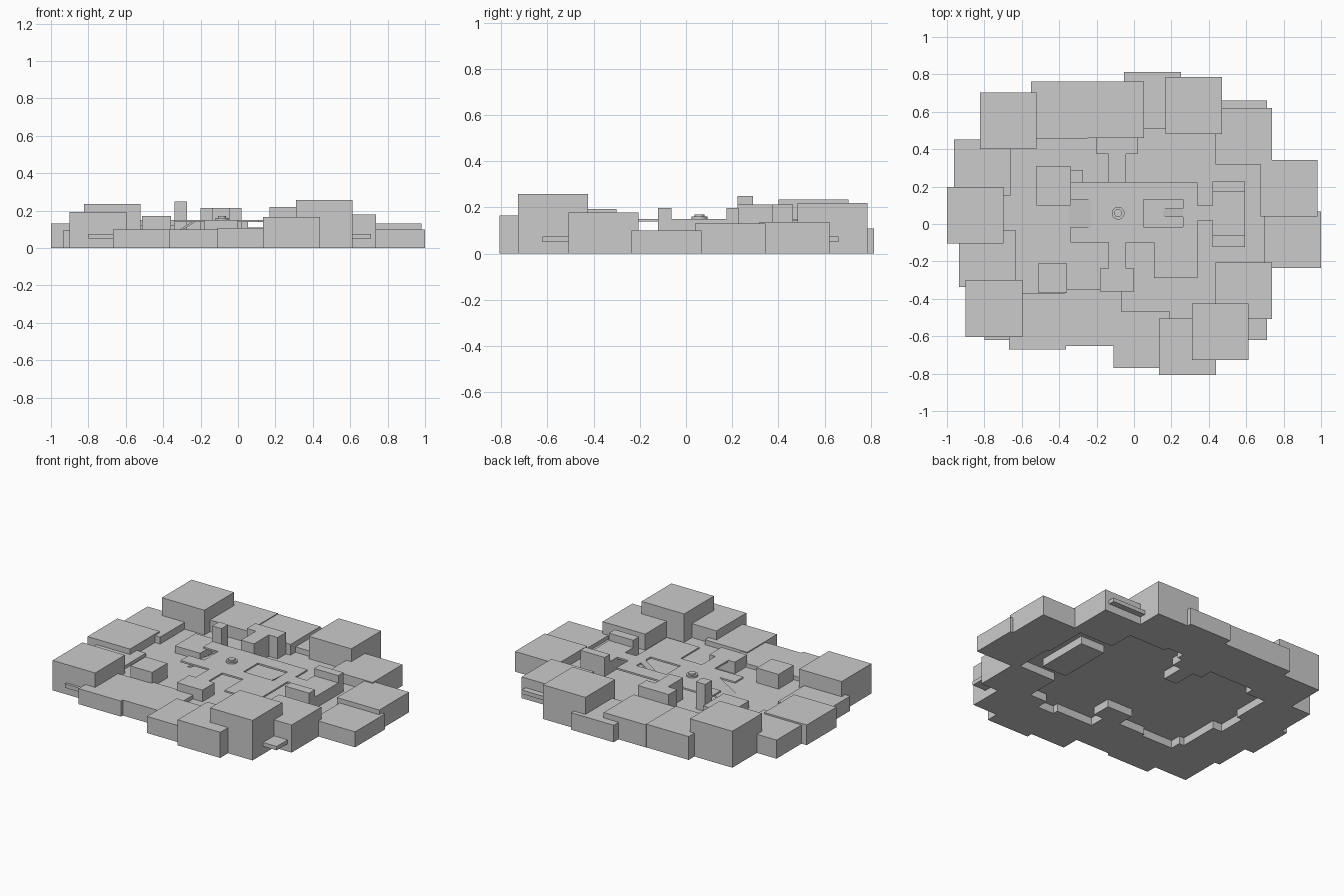
import bpy, bmesh

if "Cube" in bpy.data.objects:
    bpy.data.objects.remove(bpy.data.objects["Cube"])


def prism(name, pts, lo, hi, axis='z'):
    """Extrude a 2D outline: axis z uses (x, y), axis y uses (x, z)."""
    def place(p, d):
        return (p[0], p[1], d) if axis == 'z' else (p[0], d, p[1])
    bm = bmesh.new()
    a = [bm.verts.new(place(p, lo)) for p in pts]
    b = [bm.verts.new(place(p, hi)) for p in pts]
    bm.faces.new(a[::-1])
    bm.faces.new(b)
    n = len(pts)
    for i in range(n):
        bm.faces.new((a[i], a[(i + 1) % n], b[(i + 1) % n], b[i]))
    bmesh.ops.recalc_face_normals(bm, faces=bm.faces)
    me = bpy.data.meshes.new(name)
    bm.to_mesh(me)
    bm.free()
    ob = bpy.data.objects.new(name, me)
    bpy.context.collection.objects.link(ob)
    return ob


def box(name, x0, x1, y0, y1, z0, z1):
    return prism(name, [(x0, y0), (x1, y0), (x1, y1), (x0, y1)], z0, z1)


# ground slab
box("ground_slab", -.80, .71, -.62, .66, .05, .075)

# ring of square border blocks: lower corner x, y and height
S = .303
ring = [(-.823, .40, .235), (-.552, .458, .150), (-.25, .46, .145), (-.053, .51, .11),
        (.168, .482, .22), (.435, .318, .137), (.677, .04, .13), (.697, -.235, .10),
        (.435, -.508, .178), (.31, -.727, .258), (.135, -.807, .165), (-.11, -.77, .107),
        (-.37, -.653, .10), (-.667, -.672, .10), (-.90, -.603, .193), (-.935, -.337, .095),
        (-1.0, -.105, .13), (-.963, .15, .12)]
for i, (x, y, h) in enumerate(ring):
    box(f"border_block_{i + 1}", x, x + S, y, y + S, 0, h)

# raised thin central platform with a notch for the ramp and a square opening
TOP = .15
platform = prism("platform", [
    (-.34, -.10), (.107, -.10), (.107, -.29), (.34, -.29), (.34, .02), (.42, .02), (.42, .10),
    (.34, .10), (.34, .223), (-.34, .223), (-.34, .13), (-.23, .13), (-.23, -.015), (-.34, -.015)],
    .139, TOP)
cutter = box("opening_cutter", .05, .263, -.015, .13, .1, .2)
cutter.hide_render = True
cutter.hide_viewport = True
mod = platform.modifiers.new("opening", 'BOOLEAN')
mod.operation = 'DIFFERENCE'
mod.object = cutter
mod.solver = 'EXACT'

# ramps in the notch and in the opening
prism("west_ramp", [(-.35, .075), (-.33, .075), (-.23, .139), (-.23, TOP)], -.015, .13, 'y')
prism("opening_ramp", [(.155, .075), (.18, .075), (.263, .139), (.263, TOP)], .037, .083, 'y')

# front building and walkway
box("front_building", -.182, 0, -.362, -.237, 0, TOP)
box("front_walkway", -.135, -.043, -.237, -.10, .139, TOP)

# back building and its passage
box("back_building", -.20, .02, .375, .462, 0, .213)
box("back_passage", -.135, -.043, .223, .375, 0, .213)

# east building with parapets at both ends
box("east_building", .42, .593, -.122, .228, 0, TOP)
for n, y0, y1 in (("front", -.122, -.062), ("back", .175, .228)):
    box(f"east_parapet_{n}", .42, .593, y0, y1, TOP, .197)

# small western buildings and tower
box("west_cube", -.513, -.357, -.365, -.21, .075, .17)
box("west_building", -.52, -.34, .10, .31, .075, .12)
box("tower", -.34, -.273, .223, .29, .075, .25)

# round hub on the platform
for n, r, z0, z1 in (("base", .034, TOP, .161), ("cap", .021, .161, .17)):
    bpy.ops.mesh.primitive_cylinder_add(vertices=24, radius=r, depth=z1 - z0,
                                        location=(-.085, .058, (z0 + z1) / 2))
    bpy.context.object.name = f"hub_{n}"
    bpy.ops.object.shade_smooth_by_angle()
